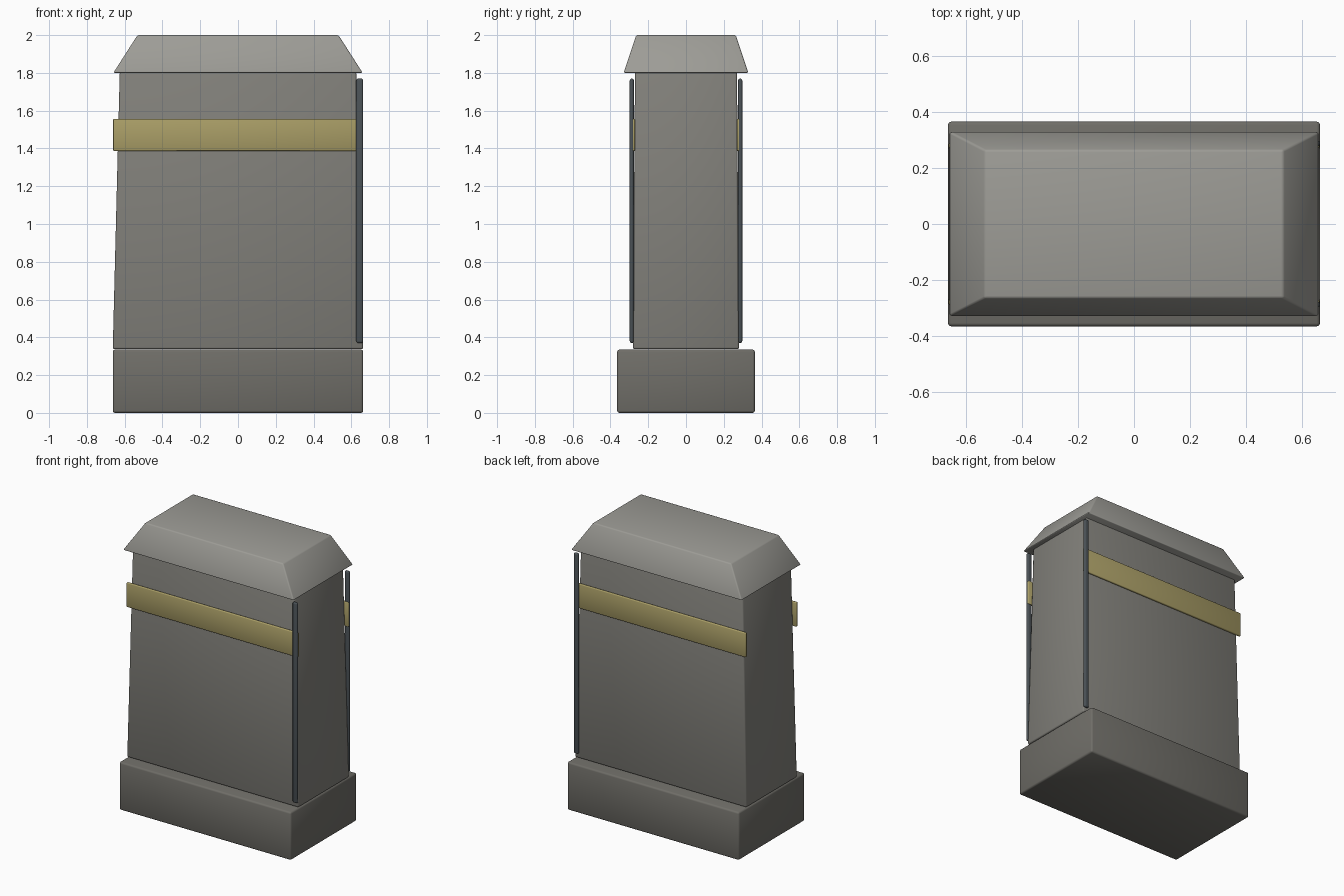
import bpy, bmesh

if "Cube" in bpy.data.objects:
    bpy.data.objects.remove(bpy.data.objects["Cube"])


def make_material(name, color):
    m = bpy.data.materials.new(name)
    m.diffuse_color = color
    m.use_nodes = True
    m.node_tree.nodes["Principled BSDF"].inputs["Base Color"].default_value = m.diffuse_color
    return m


def block(name, bottom, top, z0, z1, mat, y=0, x=0, bevel=0.01, segments=2):
    """Smooth bevelled block, tapering from bottom half-size to top half-size."""
    bm = bmesh.new()
    rings = []
    for (hx, hy), z in ((bottom, z0), (top, z1)):
        rings.append([bm.verts.new((x + sx * hx, y + sy * hy, z))
                      for sx, sy in ((-1, -1), (1, -1), (1, 1), (-1, 1))])
    low, high = rings
    bm.faces.new(low[::-1])
    bm.faces.new(high)
    for i in range(4):
        j = (i + 1) % 4
        bm.faces.new((low[i], low[j], high[j], high[i]))
    mesh = bpy.data.meshes.new(name)
    bm.to_mesh(mesh)
    bm.free()
    mesh.shade_smooth()
    mesh.materials.append(mat)
    ob = bpy.data.objects.new(name, mesh)
    bpy.context.collection.objects.link(ob)
    mod = ob.modifiers.new("edge_bevel", 'BEVEL')
    mod.width = bevel
    mod.segments = segments
    mod.limit_method = 'NONE'
    return ob


dark_stone = make_material("dark_stone", (0.160, 0.155, 0.138, 1))
stone = make_material("stone", (0.222, 0.217, 0.196, 1))
light_stone = make_material("light_stone", (0.337, 0.332, 0.305, 1))
brass = make_material("brass", (0.40, 0.342, 0.135, 1))
dark_metal = make_material("dark_metal", (0.070, 0.084, 0.094, 1))

# Stone plinth, tapered pillar and sloped cap
block("plinth", (0.663, 0.365), (0.663, 0.365), 0.0, 0.335, dark_stone, bevel=0.012)
block("pillar", (0.663, 0.281), (0.626, 0.27), 0.337, 1.806, stone, bevel=0.01)
block("cap", (0.66, 0.33), (0.532, 0.264), 1.80, 2.0, light_stone, bevel=0.008)

# Brass band and dark corner rod, on front and back faces
for side, s in (("front", -1), ("back", 1)):
    block(side + "_band", (0.661, 0.0085), (0.661, 0.0085), 1.387, 1.557, brass,
          y=s * 0.279, bevel=0.005)
    block(side + "_rod", (0.0185, 0.011), (0.0185, 0.011), 0.37, 1.77, dark_metal,
          x=0.6445, y=s * 0.287, bevel=0.0105, segments=3)
